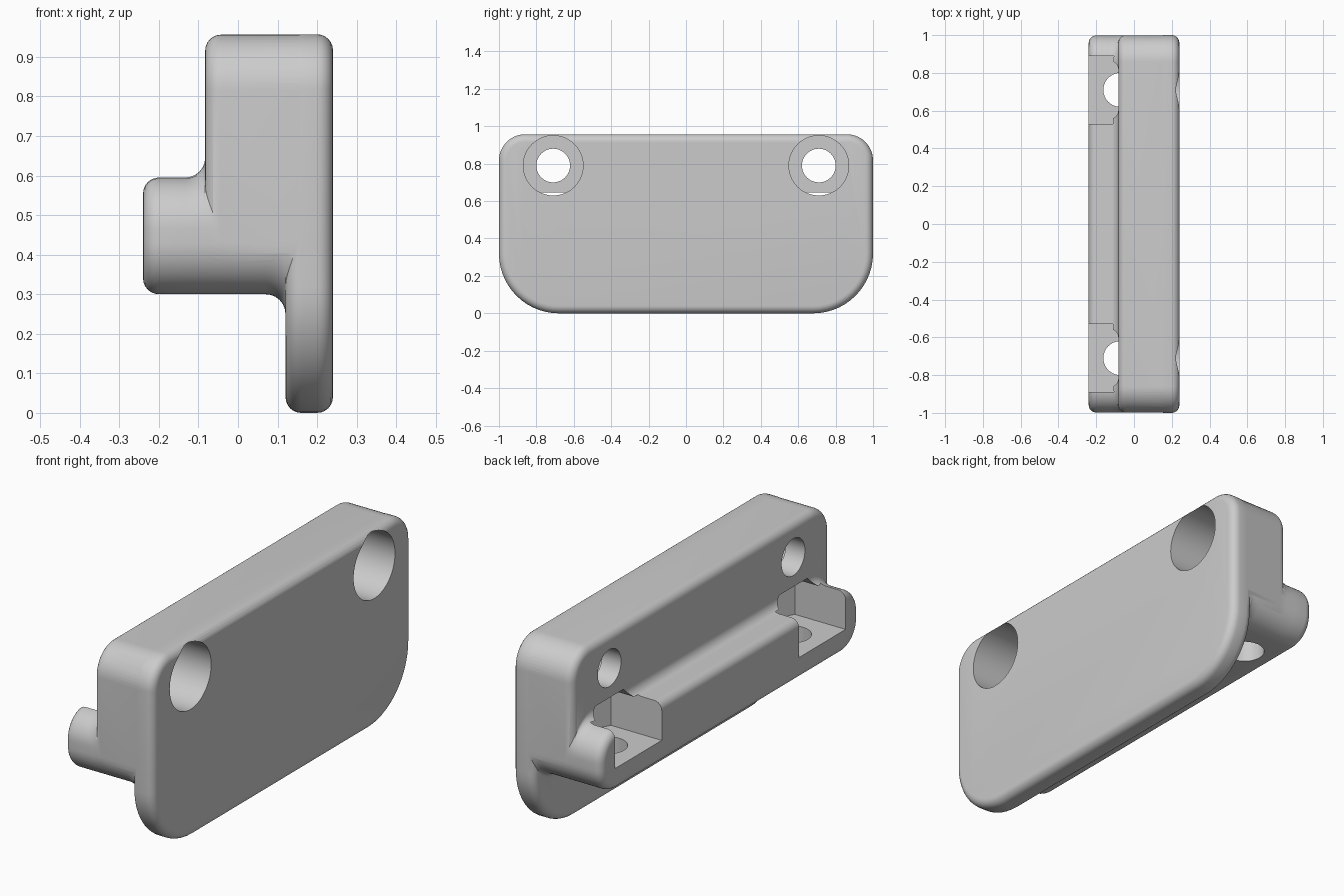
import bpy, bmesh, math
from mathutils import Matrix, Vector

cube = bpy.data.objects.get("Cube")
if cube:
    bpy.data.objects.remove(cube, do_unlink=True)

grey = bpy.data.materials.new("plain_grey")
grey.use_nodes = True
colour = (0.6, 0.6, 0.6, 1)
grey.diffuse_color = colour
grey.node_tree.nodes["Principled BSDF"].inputs["Base Color"].default_value = colour

EDGE, FILLET = 0.04, 0.05
STEPS = [math.radians(15 * i) for i in range(7)]


def make_object(name, bm):
    bmesh.ops.recalc_face_normals(bm, faces=bm.faces)
    mesh = bpy.data.meshes.new(name)
    bm.to_mesh(mesh)
    bm.free()
    mesh.materials.append(grey)
    obj = bpy.data.objects.new(name, mesh)
    bpy.context.collection.objects.link(obj)
    return obj


def outline(x, half, low, high, r_low, r_high, segments=14):
    """Rounded rectangle across x, with separate lower and upper corner radii."""
    points = []
    corners = [(1, high, r_high, 0), (-1, high, r_high, 90),
               (-1, low, r_low, 180), (1, low, r_low, 270)]
    for side, z, r, start in corners:
        cy = side * (half - r)
        cz = z - r if z == high else z + r
        for i in range(segments + 1):
            a = math.radians(start + 90 * i / segments)
            points.append(Vector((x, cy + r * math.cos(a), cz + r * math.sin(a))))
    return points


def loft(name, loops):
    bm = bmesh.new()
    rings = [[bm.verts.new(p) for p in loop] for loop in loops]
    for a, b in zip(rings, rings[1:]):
        for i in range(len(a)):
            j = (i + 1) % len(a)
            bm.faces.new((a[i], a[j], b[j], b[i]))
    bm.faces.new(rings[0])
    bm.faces.new(rings[-1])
    return make_object(name, bm)


def rounded_start(x, direction, half, low, high, r_low, r_high):
    """Loops of a rounded rim, from the flat end inwards."""
    loops = []
    for a in STEPS:
        d = EDGE * (1 - math.sin(a))
        loops.append(outline(x + direction * EDGE * (1 - math.cos(a)), half - d,
                             low + d, high - d, r_low - d, r_high - d))
    return loops


def prism(name, points, offset):
    bm = bmesh.new()
    face = bm.faces.new([bm.verts.new(p) for p in points])
    new = bmesh.ops.extrude_face_region(bm, geom=[face])["geom"]
    bmesh.ops.translate(bm, vec=offset,
                        verts=[v for v in new if isinstance(v, bmesh.types.BMVert)])
    return make_object(name, bm)


def cylinder(name, radius, centre, length, axis):
    bm = bmesh.new()
    turn = Matrix.Rotation(math.pi / 2, 4, "Y") if axis == "X" else Matrix()
    bmesh.ops.create_cone(bm, cap_ends=True, segments=64, radius1=radius,
                          radius2=radius, depth=length,
                          matrix=Matrix.Translation(centre) @ turn)
    return make_object(name, bm)


def combine(target, other, operation):
    other.hide_render = True
    mod = target.modifiers.new("join", "BOOLEAN")
    mod.operation, mod.solver, mod.object = operation, "EXACT", other
    bpy.context.view_layer.objects.active = target
    bpy.ops.object.modifier_apply(modifier=mod.name)
    bpy.data.objects.remove(other, do_unlink=True)


# Face plate, rounded on both rims
plate = (1, 0, 0.957, 0.32, 0.14)
body = loft("bracket_body", rounded_start(0.12, 1, *plate)
            + rounded_start(0.24, -1, *plate)[::-1])

# Thick upper block
block = (0.999, 0.302, 0.956, 0.13, 0.14)
upper = loft("upper_block", rounded_start(-0.083, 1, *block) + [outline(0.19, *block)])

# Shelf with fillets flaring into the block above and the plate below
low, high, r = 0.3, 0.595, 0.13
loops = rounded_start(-0.24, 1, 0.998, low, high, r, r)
for a in STEPS:
    f = FILLET * (1 - math.cos(a))
    loops.append(outline(-0.083 - FILLET * (1 - math.sin(a)), 0.998, low, high + f, r, r + f))
for a in STEPS:
    f = FILLET * (1 - math.cos(a))
    loops.append(outline(0.12 - FILLET * (1 - math.sin(a)), 0.998, low - f,
                         high + FILLET, r + f, r + FILLET))
loops.append(outline(0.17, 0.998, low - FILLET, high + FILLET, r + FILLET, r + FILLET))
shelf = loft("shelf", loops)

combine(body, upper, "UNION")
combine(body, shelf, "UNION")

for y in (-0.71, 0.71):
    # Horizontal screw hole with a deep counterbore
    combine(body, cylinder("screw_hole", 0.09, (0, y, 0.79), 1, "X"), "DIFFERENCE")
    combine(body, cylinder("counterbore", 0.16, (0.27, y, 0.79), 0.5, "X"), "DIFFERENCE")
    # Nut slot with a pointed inner end
    plan = [(-0.4, -0.18), (0.034, -0.18), (0.138, 0), (0.034, 0.18), (-0.4, 0.18)]
    slot = prism("nut_slot", [(px, y + py, 0.41) for px, py in plan], (0, 0, 0.19))
    combine(body, slot, "DIFFERENCE")
    # Tapered roof of the slot
    roof = [(-0.15, 0.58), (0.15, 0.58), (0.15, 0.6), (0.11, 0.645),
            (-0.11, 0.645), (-0.15, 0.6)]
    taper = prism("slot_roof", [(-0.4, y + py, z) for py, z in roof], (0.43, 0, 0))
    combine(body, taper, "DIFFERENCE")
    # Vertical bolt hole through the shelf
    combine(body, cylinder("bolt_hole", 0.09, (-0.072, y, 0.35), 0.3, "Z"), "DIFFERENCE")

bpy.ops.object.select_all(action="DESELECT")
body.select_set(True)
bpy.context.view_layer.objects.active = body
bpy.ops.object.shade_smooth_by_angle(angle=math.radians(30))
